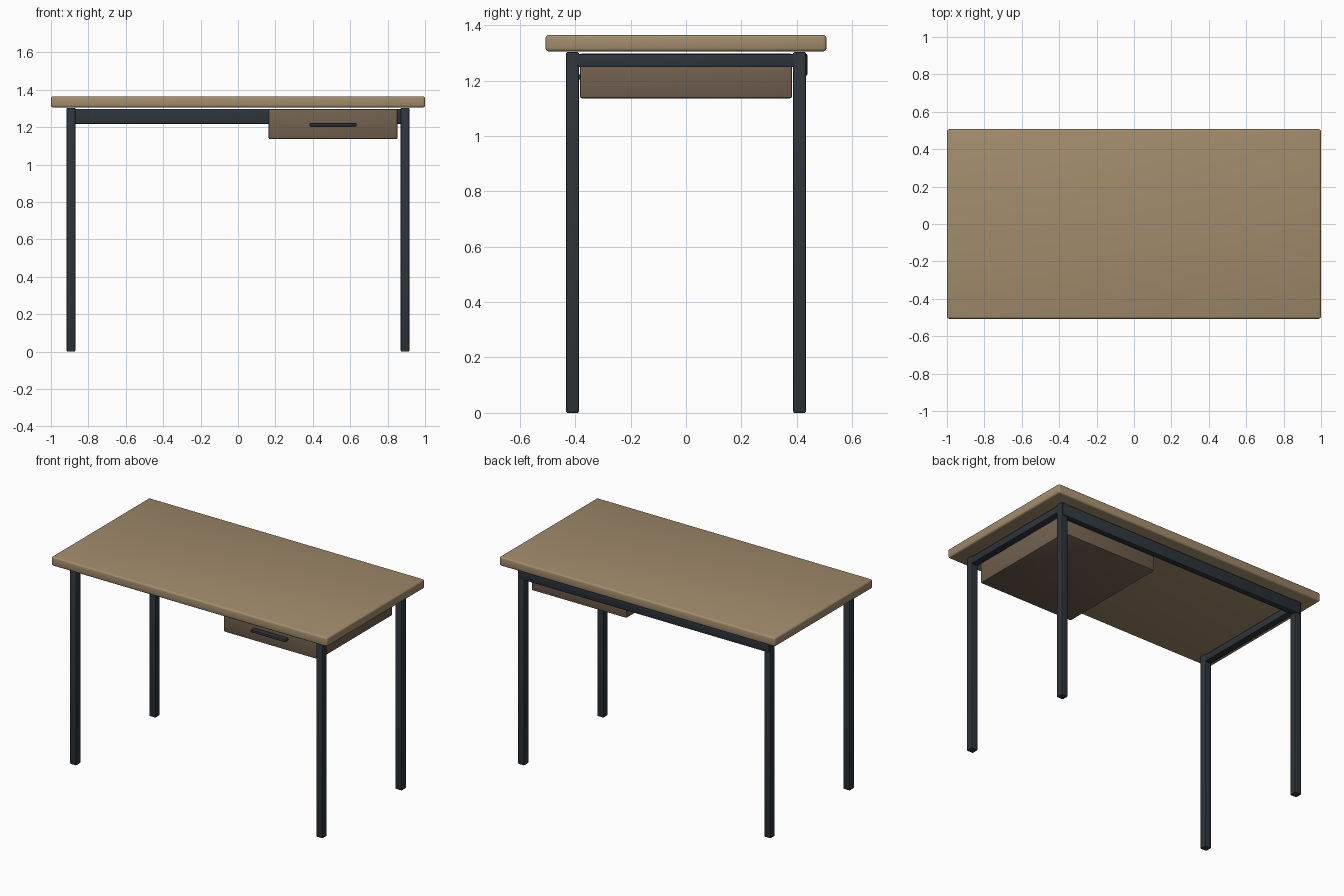
import bpy

if "Cube" in bpy.data.objects:
    bpy.data.objects.remove(bpy.data.objects["Cube"])


def material(name, rgb):
    m = bpy.data.materials.new(name)
    m.diffuse_color = (*rgb, 1)
    m.use_nodes = True
    m.node_tree.nodes["Principled BSDF"].inputs["Base Color"].default_value = m.diffuse_color
    return m


WOOD = material("light_wood", (0.36, 0.26, 0.15))
DARK_WOOD = material("dark_wood", (0.17, 0.12, 0.08))
METAL = material("dark_metal", (0.027, 0.035, 0.043))


def box(name, x, y, z, mat, bevel=0.005, segments=2):
    """Bevelled box from (min, max) ranges on each axis."""
    ranges = (x, y, z)
    bpy.ops.mesh.primitive_cube_add(size=1, location=[(a + b) / 2 for a, b in ranges])
    ob = bpy.context.object
    ob.name = name
    ob.scale = [b - a for a, b in ranges]
    bpy.ops.object.transform_apply(location=False, rotation=False, scale=True)
    mod = ob.modifiers.new("bevel", 'BEVEL')
    mod.width = bevel
    mod.segments = segments
    bpy.ops.object.modifier_apply(modifier=mod.name)
    bpy.ops.object.shade_smooth_by_angle()
    ob.data.materials.append(mat)
    return ob


# Table top
box("table_top", (-1, 1), (-0.507, 0.507), (1.305, 1.365), WOOD, 0.012, 3)

# Legs and side rails
for sx, side in ((-1, "left"), (1, "right")):
    xs = sorted((sx * 0.87, sx * 0.916))
    for sy, end in ((-1, "front"), (1, "back")):
        ys = sorted((sy * 0.387, sy * 0.433))
        box(f"{end}_{side}_leg", xs, ys, (0, 1.303), METAL)
    box(f"{side}_rail", xs, (-0.392, 0.392), (1.248, 1.295), METAL)

# Back rail, slightly proud of the back legs
box("back_rail", (-0.91, 0.91), (0.398, 0.438), (1.217, 1.297), METAL)

# Drawer box and its bar handle
box("drawer", (0.164, 0.853), (-0.383, 0.383), (1.136, 1.297), DARK_WOOD, 0.007)
box("drawer_handle", (0.381, 0.634), (-0.418, -0.378), (1.204, 1.222), METAL, 0.006)
